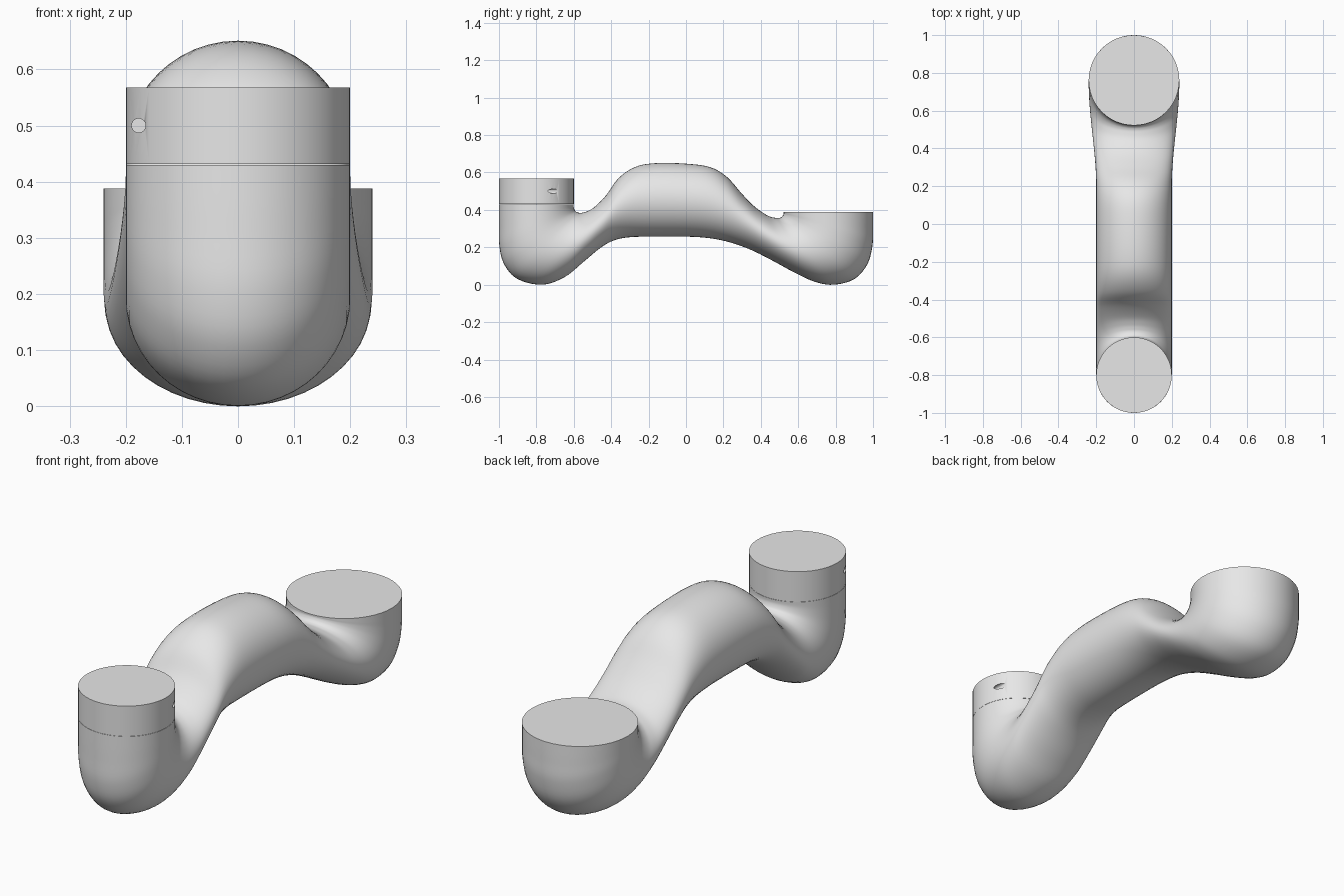
import bpy
import bmesh
from math import sin, cos, tau, radians
from mathutils import Vector, Matrix

cube = bpy.data.objects.get("Cube")
if cube:
    bpy.data.objects.remove(cube, do_unlink=True)

grey = bpy.data.materials.new("plain_grey")
grey.use_nodes = True
colour = (0.8, 0.8, 0.8, 1)
grey.diffuse_color = colour
grey.node_tree.nodes["Principled BSDF"].inputs["Base Color"].default_value = colour

SIDES = 48
STEPS = 5


def add_object(name, bm):
    """Turn a bmesh into a named grey object."""
    bmesh.ops.recalc_face_normals(bm, faces=bm.faces)
    mesh = bpy.data.meshes.new(name)
    bm.to_mesh(mesh)
    bm.free()
    mesh.materials.append(grey)
    obj = bpy.data.objects.new(name, mesh)
    bpy.context.collection.objects.link(obj)
    return obj


def activate(obj):
    bpy.ops.object.select_all(action="DESELECT")
    obj.select_set(True)
    bpy.context.view_layer.objects.active = obj


def smooth(obj):
    activate(obj)
    bpy.ops.object.shade_smooth_by_angle(angle=radians(45))


def cylinder(name, radius, depth, matrix, sides=SIDES):
    bm = bmesh.new()
    bmesh.ops.create_cone(bm, cap_ends=True, segments=sides, radius1=radius,
                          radius2=radius, depth=depth, matrix=matrix)
    return add_object(name, bm)


def spline(points):
    """Smooth path through all the points."""
    padded = [points[0]] + points + [points[-1]]
    path = []
    for a, b, c, d in zip(padded, padded[1:], padded[2:], padded[3:]):
        for i in range(STEPS):
            t = i / STEPS
            path.append(b + (c - a) * (t / 2)
                        + (a * 2 - b * 5 + c * 4 - d) * (t * t / 2)
                        + (b * 3 - a - c * 3 + d) * (t ** 3 / 2))
    return path + [points[-1]]


def half_width(y):
    """The pipe widens towards the rear cup."""
    t = min(max((y - 0.2) / 0.55, 0), 1)
    return 0.2 + 0.04 * t * t * (3 - 2 * t)


# Pipe sections: underside y, z and topside y, z
sections = [
    (-1, .43, -.6, .43), (-1, .31, -.6, .412), (-.997, .2, -.592, .394),
    (-.97, .105, -.58, .387), (-.9, .03, -.568, .384), (-.77, 0, -.555, .385),
    (-.65, .04, -.53, .392), (-.55, .12, -.49, .415), (-.46, .195, -.43, .475),
    (-.39, .235, -.36, .57), (-.31, .253, -.27, .63), (-.2, .257, -.16, .65),
    (0, .257, 0, .647), (.13, .248, .13, .628), (.24, .225, .22, .575),
    (.35, .185, .3, .485), (.46, .13, .37, .415), (.58, .065, .44, .368),
    (.69, .015, .485, .357), (.79, 0, .505, .359), (.9, .03, .515, .366),
    (.97, .11, .52, .374), (.997, .21, .522, .38), (1, .3, .522, .384),
    (1, .388, .522, .388),
]

# Curved pipe with a cup at each end
bm = bmesh.new()
rings = []
for s in spline([Vector(s) for s in sections]):
    under, top = Vector((0, s[0], s[1])), Vector((0, s[2], s[3]))
    middle, rise = (under + top) / 2, (top - under) / 2
    side = Vector((half_width(middle.y), 0, 0))
    rings.append([bm.verts.new(middle + side * cos(tau * i / SIDES)
                               + rise * sin(tau * i / SIDES))
                  for i in range(SIDES)])
for low, high in zip(rings, rings[1:]):
    for i in range(SIDES):
        j = (i + 1) % SIDES
        bm.faces.new((low[i], low[j], high[j], high[i]))
bm.faces.new(rings[0])
bm.faces.new(rings[-1])
smooth(add_object("curved_pipe", bm))

# Collar on the front cup
collar = cylinder("front_collar", 0.2, 0.137,
                  Matrix.Translation((0, -0.8, 0.4995)))

# Two small pin holes on opposite sides of the collar
for sign in (-1, 1):
    place = Matrix.Translation((sign * 0.177, -0.8 + sign * 0.13, 0.5))
    cutter = cylinder("pin_hole_cutter", 0.0125, 0.2,
                      place @ Matrix.Rotation(tau / 4, 4, "X"), 24)
    cutter.hide_render = True
    activate(collar)
    cut = collar.modifiers.new("pin_hole", "BOOLEAN")
    cut.operation = "DIFFERENCE"
    cut.solver = "EXACT"
    cut.object = cutter
    bpy.ops.object.modifier_apply(modifier=cut.name)
    bpy.data.objects.remove(cutter, do_unlink=True)
smooth(collar)
